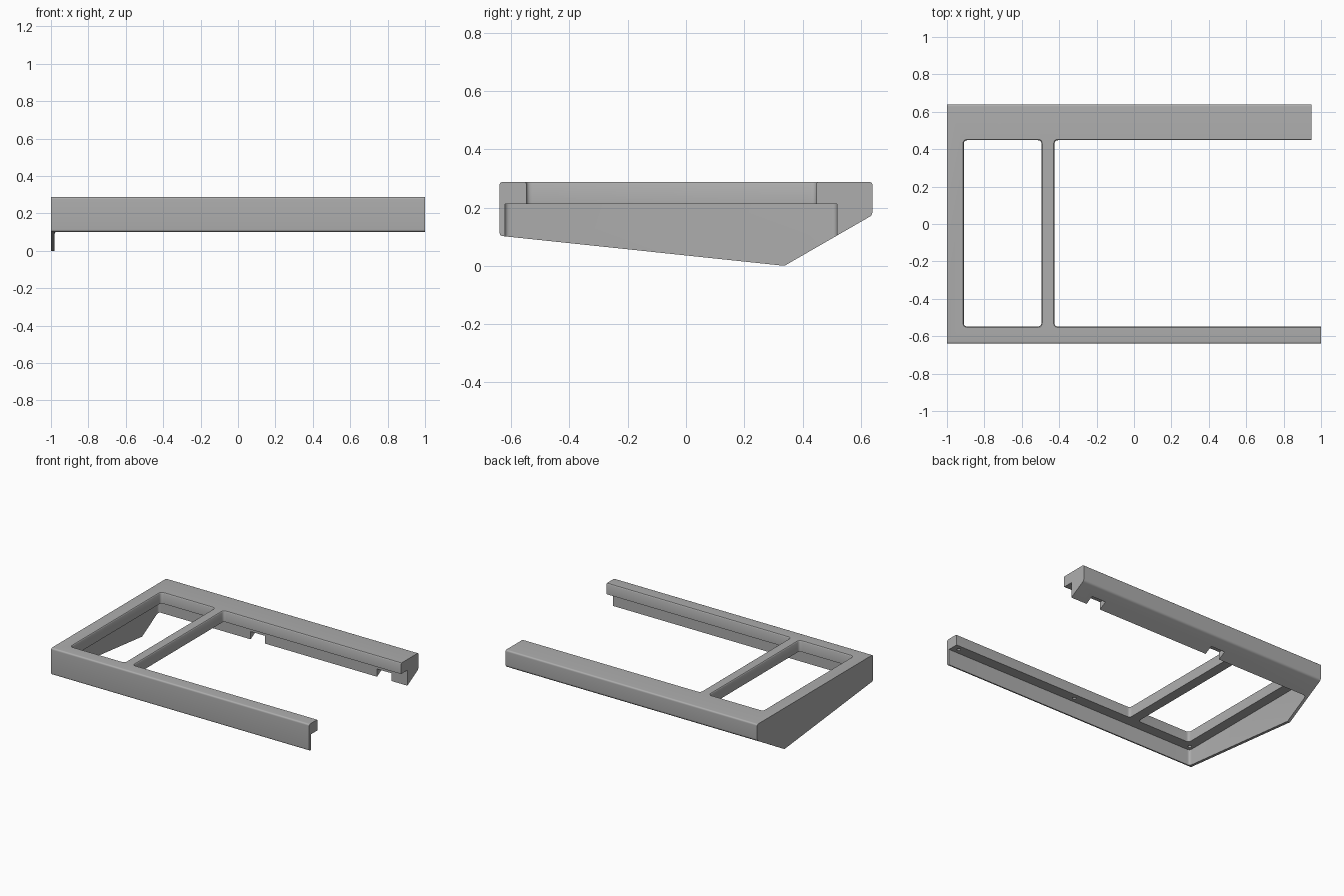
import bpy
import math
from mathutils import Vector

cube = bpy.data.objects.get("Cube")
if cube:
    bpy.data.objects.remove(cube, do_unlink=True)

grey = bpy.data.materials.new("plain grey")
grey.use_nodes = True
COLOUR = (0.42, 0.42, 0.42, 1)
grey.diffuse_color = COLOUR
grey.node_tree.nodes["Principled BSDF"].inputs["Base Color"].default_value = COLOUR


def rounded(points, radii, steps=5):
    """Round each corner of a closed 2D outline with a quadratic arc."""
    out = []
    for i, (p, r) in enumerate(zip(points, radii)):
        p = Vector(p)
        if r == 0:
            out.append(p)
            continue
        a = p + (Vector(points[i - 1]) - p).normalized() * r
        b = p + (Vector(points[(i + 1) % len(points)]) - p).normalized() * r
        for k in range(steps + 1):
            t = k / steps
            out.append(a * (1 - t) ** 2 + p * 2 * t * (1 - t) + b * t ** 2)
    return out


def loft(name, rings):
    """Join equal rings of 3D points into a closed solid."""
    n = len(rings[0])
    verts = [v for ring in rings for v in ring]
    faces = [tuple(reversed(range(n))), tuple(range(len(verts) - n, len(verts)))]
    for j in range(len(rings) - 1):
        for i in range(n):
            k = (i + 1) % n
            faces.append((j * n + i, j * n + k, j * n + n + k, j * n + n + i))
    mesh = bpy.data.meshes.new(name)
    mesh.from_pydata(verts, [], faces)
    mesh.materials.append(grey)
    obj = bpy.data.objects.new(name, mesh)
    bpy.context.collection.objects.link(obj)
    return obj


def block(name, x0, x1, y0, y1, levels, r_left=0, r_right=0):
    """Upright block; levels are pairs of height and outward growth."""
    rings = []
    for z, g in levels:
        pts = [(x0 - g, y0 - g), (x1 + g, y0 - g), (x1 + g, y1 + g), (x0 - g, y1 + g)]
        radii = [r + g if r else 0 for r in (r_left, r_right, r_right, r_left)]
        rings.append([(p.x, p.y, z) for p in rounded(pts, radii)])
    return loft(name, rings)


# Solid body from the side outline
TOP, LEDGE = 0.288, 0.212
outline = [(-0.64, 0.103), (0.338, 0), (0.64, 0.174), (0.64, TOP), (-0.64, TOP)]
profile = rounded(outline, [0.012, 0.005, 0.012, 0.012, 0.012])
frame = loft("frame", [[(x, p.x, p.y) for p in profile] for x in (-1, 1)])

# Two openings through the top with softened rims
rim = [(-0.5, 0), (TOP - 0.006, 0), (TOP - 0.002, 0.002), (TOP + 0.001, 0.006), (TOP + 0.1, 0.006)]
cutters = [
    block("small_opening_cutter", -0.91, -0.495, -0.548, 0.448, rim, 0.02, 0.02),
    block("large_opening_cutter", -0.425, 1.2, -0.548, 0.448, rim, 0.02),
    # Hollow underside, leaving thin front and side walls
    block("underside_cutter", -0.98, 1.2, -0.622, 0.518, [(-0.5, 0), (LEDGE, 0)], 0.02),
    # Shorter end of the back rail
    block("rail_end_cutter", 0.95, 1.3, 0, 1, [(-0.5, 0), (1, 0)]),
]

# Notches in the lower edge of the back rail
for i, x in enumerate((-0.21, 0.77)):
    cutters.append(block(f"notch_cutter_{i}", x - 0.055, x + 0.055, 0.48, 0.572,
                         [(-0.1, 0), (0.158, 0)]))

# Screw holes under the front rail
for i, x in enumerate((-0.95, 0, 0.95)):
    ring = [(x + 0.012 * math.cos(a * math.pi / 8), -0.586 + 0.012 * math.sin(a * math.pi / 8))
            for a in range(16)]
    cutters.append(loft(f"screw_hole_cutter_{i}", [[(px, py, z) for px, py in ring]
                                                   for z in (LEDGE - 0.05, LEDGE + 0.05)]))

# Cut the body, then discard the helpers
for cutter in cutters:
    cutter.hide_render = True
    mod = frame.modifiers.new(cutter.name, 'BOOLEAN')
    mod.operation = 'DIFFERENCE'
    mod.solver = 'EXACT'
    mod.object = cutter
bpy.context.view_layer.objects.active = frame
frame.select_set(True)
for mod in list(frame.modifiers):
    bpy.ops.object.modifier_apply(modifier=mod.name)
for cutter in cutters:
    bpy.data.objects.remove(cutter, do_unlink=True)

bpy.ops.object.shade_smooth_by_angle(angle=math.radians(30))
